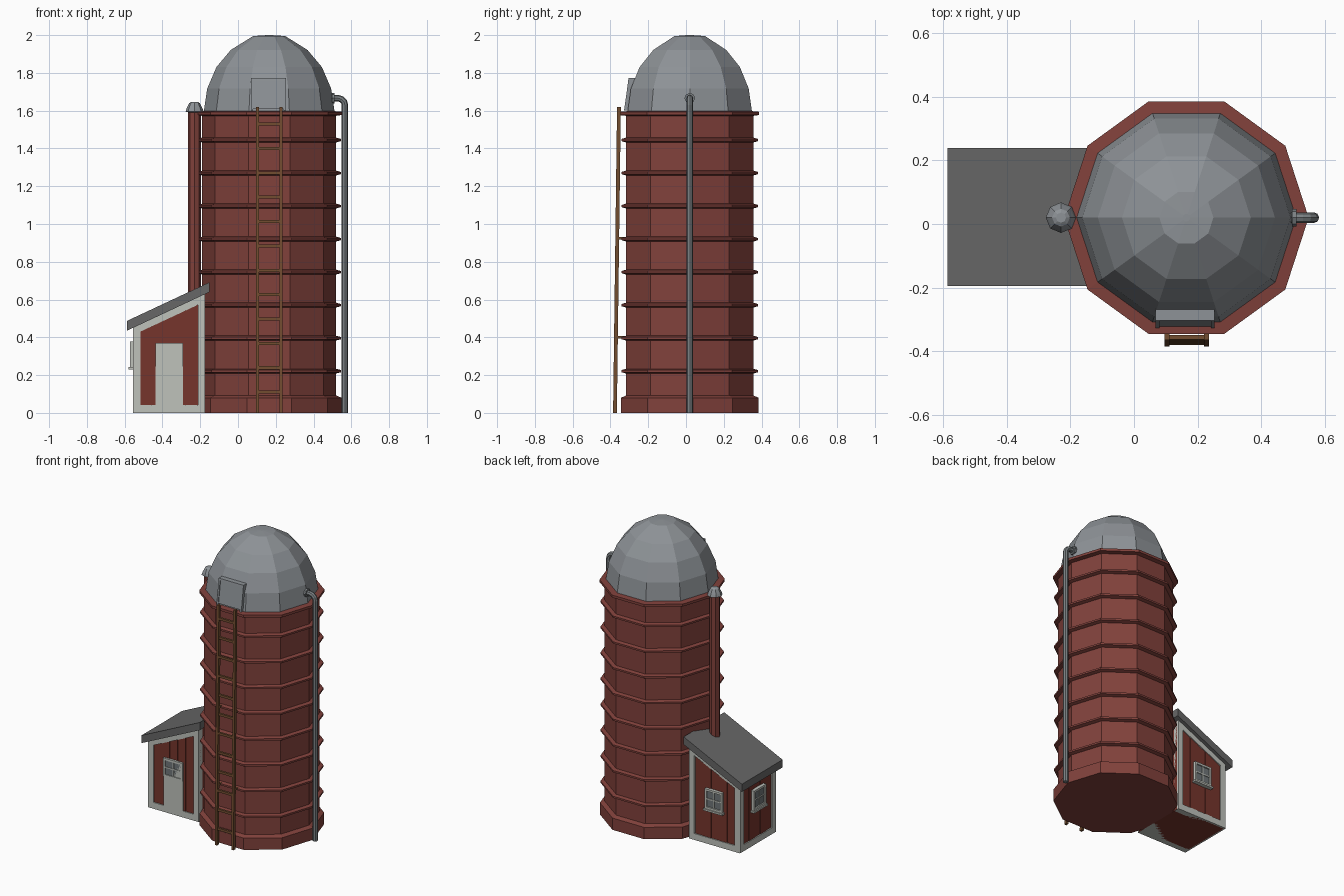
import bpy, bmesh, math
from mathutils import Vector

if "Cube" in bpy.data.objects:
    bpy.data.objects.remove(bpy.data.objects["Cube"])


def mat(name, c):
    m = bpy.data.materials.new(name)
    m.diffuse_color = (*c, 1)
    m.use_nodes = True
    m.node_tree.nodes["Principled BSDF"].inputs["Base Color"].default_value = m.diffuse_color
    return m


RED = mat("barn red", (0.22, 0.053, 0.044))
SHED = mat("plank red", (0.18, 0.035, 0.025))
DOME = mat("galvanised grey", (0.27, 0.29, 0.31))
PIPE = mat("pipe grey", (0.20, 0.22, 0.23))
TRIM = mat("trim white", (0.52, 0.54, 0.50))
ROOF = mat("roof grey", (0.135, 0.135, 0.135))
WOOD = mat("ladder brown", (0.17, 0.075, 0.03))
GLASS = mat("window grey", (0.16, 0.18, 0.19))
CX, CY = 0.165, 0.02


def finish(name, bm, m):
    bmesh.ops.recalc_face_normals(bm, faces=bm.faces[:])
    me = bpy.data.meshes.new(name)
    bm.to_mesh(me)
    bm.free()
    me.materials.append(m)
    ob = bpy.data.objects.new(name, me)
    bpy.context.collection.objects.link(ob)
    return ob


def lathe(name, prof, n, m, cx=CX, cy=CY, closed=False):
    """Revolve (radius, z) points in n flat sides; cap the ends or close the loop."""
    bm = bmesh.new()
    rings = [[bm.verts.new((cx + r * math.cos(2 * math.pi * k / n),
                            cy + r * math.sin(2 * math.pi * k / n), z))
              for k in range(n)] for r, z in prof]
    for i in range(len(rings) - (0 if closed else 1)):
        a, b = rings[i], rings[(i + 1) % len(rings)]
        for k in range(n):
            j = (k + 1) % n
            bm.faces.new((a[k], a[j], b[j], b[k]))
    if not closed:
        bm.faces.new(rings[0])
        bm.faces.new(rings[-1])
    return finish(name, bm, m)


def prism(name, pts, a, b, m, axis="y"):
    """Extrude a profile along y (points are x, z) or along x (points are y, z)."""
    bm = bmesh.new()
    def place(p, t):
        return (p[0], t, p[1]) if axis == "y" else (t, p[0], p[1])
    r = [[bm.verts.new(place(p, t)) for p in pts] for t in (a, b)]
    n = len(pts)
    bm.faces.new(r[0])
    bm.faces.new(r[1])
    for k in range(n):
        bm.faces.new((r[0][k], r[0][(k + 1) % n], r[1][(k + 1) % n], r[1][k]))
    return finish(name, bm, m)


def box(name, x0, x1, y0, y1, z0, z1, m):
    return prism(name, [(x0, z0), (x1, z0), (x1, z1), (x0, z1)], y0, y1, m)


def tube(name, pts, r, n, m):
    """Sweep a round section along a path in the xz plane at y = CY."""
    bm = bmesh.new()
    P = [Vector((x, CY, z)) for x, z in pts]
    rings = []
    for i, p in enumerate(P):
        t = (P[min(i + 1, len(P) - 1)] - P[max(i - 1, 0)]).normalized()
        u = Vector((0, 1, 0))
        v = t.cross(u)
        rings.append([bm.verts.new(p + r * (math.cos(2 * math.pi * k / n) * u +
                                            math.sin(2 * math.pi * k / n) * v)) for k in range(n)])
    for a, b in zip(rings, rings[1:]):
        for k in range(n):
            bm.faces.new((a[k], a[(k + 1) % n], b[(k + 1) % n], b[k]))
    bm.faces.new(rings[0])
    bm.faces.new(rings[-1])
    return finish(name, bm, m)


# Silo wall with thicker foot, hoops and top rim
lathe("silo_wall", [(0.383, 0), (0.383, 0.08), (0.355, 0.092), (0.355, 1.59)], 10, RED)
for i in range(8):
    z = 0.221 + 0.1748 * i
    lathe(f"hoop_{i}", [(0.35, z - 0.014), (0.379, z - 0.006), (0.379, z + 0.006), (0.35, z + 0.014)],
          10, RED, closed=True)
lathe("top_rim", [(0.35, 1.572), (0.385, 1.577), (0.385, 1.594), (0.34, 1.598)], 10, RED, closed=True)

# Faceted dome
lathe("dome", [(0.347, 1.585)] + [(0.345 * math.cos(math.radians(a)), 1.59 + 0.41 * math.sin(math.radians(a)))
      for a in (2, 18, 36, 54)] + [(0.085, 1.995), (0.012, 2.0)], 10, DOME)

# Dome hatch: leaning panel with a raised frame
prism("hatch_panel", [(-0.322, 1.61), (-0.30, 1.765), (-0.26, 1.765), (-0.29, 1.61)], 0.075, 0.245, DOME, "x")
for s, (a, b) in enumerate(((0.068, 0.080), (0.242, 0.254))):
    prism(f"hatch_side_{s}", [(-0.328, 1.60), (-0.304, 1.772), (-0.26, 1.772), (-0.29, 1.60)], a, b, DOME, "x")
prism("hatch_top", [(-0.306, 1.76), (-0.304, 1.772), (-0.26, 1.772), (-0.26, 1.76)], 0.068, 0.254, DOME, "x")

# Leaning ladder
def lad(z):
    return -0.376 + 0.021 * z / 1.62
for s, x in enumerate((0.104, 0.228)):
    prism(f"ladder_rail_{s}", [(lad(0) - 0.01, 0), (lad(0) + 0.01, 0), (lad(1.62) + 0.01, 1.62),
          (lad(1.62) - 0.01, 1.62)], x - 0.008, x + 0.008, WOOD, "x")
for i in range(12):
    z = 0.11 + 0.129 * i
    box(f"ladder_rung_{i}", 0.10, 0.232, lad(z) - 0.007, lad(z) + 0.007, z - 0.008, z + 0.008, WOOD)
for z in (0.4, 0.9245, 1.58):
    for x in (0.104, 0.228):
        box("ladder_bracket", x - 0.005, x + 0.005, lad(z), -0.31, z - 0.006, z + 0.006, WOOD)

# Filling pipe on the right, bending into the dome
tube("fill_pipe", [(0.566, 0), (0.566, 1.63)] +
     [(0.531 + 0.035 * math.cos(math.radians(a)), 1.63 + 0.035 * math.sin(math.radians(a)))
      for a in (30, 60)] + [(0.531, 1.666), (0.48, 1.666)], 0.017, 8, PIPE)
tube("fill_pipe_flange", [(0.498, 1.666), (0.512, 1.666)], 0.028, 8, PIPE)

# Vent stack with cap on the left
lathe("vent_stack", [(0.034, 0.5), (0.034, 1.60)], 8, RED, cx=-0.23)
lathe("vent_cap", [(0.03, 1.59), (0.048, 1.595), (0.042, 1.612), (0.028, 1.64), (0.016, 1.647)], 8, DOME, cx=-0.23)

# Shed
X0, X1, Y0, Y1 = -0.555, -0.175, -0.168, 0.212
def under(x):
    return 0.436 + (x + 0.59) * 0.466
R = 0.008
prism("shed_core", [(X0 + R, 0), (X1, 0), (X1, under(X1)), (X0 + R, under(X0 + R))], Y0 + R, Y1 - R, SHED)
prism("shed_roof", [(-0.588, 0.435), (-0.15, 0.64), (-0.15, 0.692), (-0.588, 0.487)], -0.196, 0.24, ROOF)
box("shed_floor", X0, X1, Y0, Y1, 0, 0.02, TRIM)

# Planks, posts, sill and sloping band on the front and back walls
for side, (ya, yb) in {"front": (Y0, Y0 + 0.04), "back": (Y1 - 0.04, Y1)}.items():
    for i in range(5):
        a = X0 + 0.04 + 0.06 * i
        d = 0.005 + 0.002 * (i % 2)
        pa, pb = (ya + R - d, yb) if side == "front" else (ya, yb - R + d)
        pa, pb = (pa, pa + 0.02) if side == "front" else (pb - 0.02, pb)
        prism(f"{side}_plank_{i}", [(a, 0.03), (a + 0.058, 0.03), (a + 0.058, under(a + 0.058) - 0.01),
              (a, under(a) - 0.01)], pa, pb, SHED)
    e = -0.004 if side == "front" else 0.004
    for s, (a, b) in enumerate(((X0, X0 + 0.04), (X1 - 0.038, X1))):
        prism(f"{side}_post_{s}", [(a, 0), (b, 0), (b, under(b)), (a, under(a))], ya + e, yb + e, TRIM)
    box(f"{side}_sill", X0, X1, ya + e, yb + e, 0, 0.043, TRIM)
    prism(f"{side}_band", [(X0, under(X0) - 0.04), (X1, under(X1) - 0.04), (X1, under(X1)), (X0, under(X0))],
          ya + e, yb + e, TRIM)
# Left wall trim
for s, (a, b) in enumerate(((Y0, Y0 + 0.04), (Y1 - 0.04, Y1))):
    box(f"left_post_{s}", X0 - 0.002, X0 + 0.03, a, b, 0, under(X0), TRIM)
box("left_sill", X0 - 0.002, X0 + 0.03, Y0, Y1, 0, 0.043, TRIM)
box("left_band", X0 - 0.002, X0 + 0.03, Y0, Y1, under(X0) - 0.04, under(X0), TRIM)
for i in range(5):
    a = Y0 + 0.04 + 0.06 * i
    d = 0.003 * (i % 2) + 0.002
    box(f"left_plank_{i}", X0 + R - d, X0 + 0.03, a, a + 0.058, 0.03, under(X0) - 0.02, SHED)


def window(name, wall, u, v, w, h, out, cols=2):
    """Framed window with glazing bars; u runs along the wall, v is height."""
    def part(n, u0, u1, v0, v1, d, m):
        if wall == "front":
            box(n, u0, u1, Y0 - d, Y0 + 0.02, v0, v1, m)
        elif wall == "back":
            box(n, u0, u1, Y1 - 0.02, Y1 + d, v0, v1, m)
        else:
            box(n, X0 - d, X0 + 0.02, u0, u1, v0, v1, m)
    a, b, c, e, t = u - w / 2, u + w / 2, v - h / 2, v + h / 2, 0.014
    part(name + "_glass", a + 0.005, b - 0.005, c + 0.005, e - 0.005, out * 0.5, GLASS)
    for s, (p, q) in enumerate(((a, a + t), (b - t, b))):
        part(f"{name}_stile_{s}", p, q, c, e, out, TRIM)
    for s, (p, q) in enumerate(((c, c + t), (e - t, e))):
        part(f"{name}_rail_{s}", a, b, p, q, out, TRIM)
    for i in range(1, cols):
        x = a + w * i / cols
        part(f"{name}_bar_{i}", x - 0.004, x + 0.004, c, e, out * 0.8, TRIM)
    part(name + "_crossbar", a, b, v - 0.004, v + 0.004, out * 0.8, TRIM)
    if wall != "front":
        part(name + "_ledge", a - 0.008, b + 0.008, c - 0.012, c, out * 1.4, TRIM)


# Door with window, and the two wall windows
box("door", -0.437, -0.292, Y0 - 0.006, Y0 + 0.02, 0.01, 0.37, TRIM)
window("door_window", "front", -0.3645, 0.308, 0.145, 0.124, 0.012)
window("left_window", "left", 0.022, 0.31, 0.13, 0.135, 0.018)
window("back_window", "back", -0.365, 0.31, 0.13, 0.135, 0.018)
